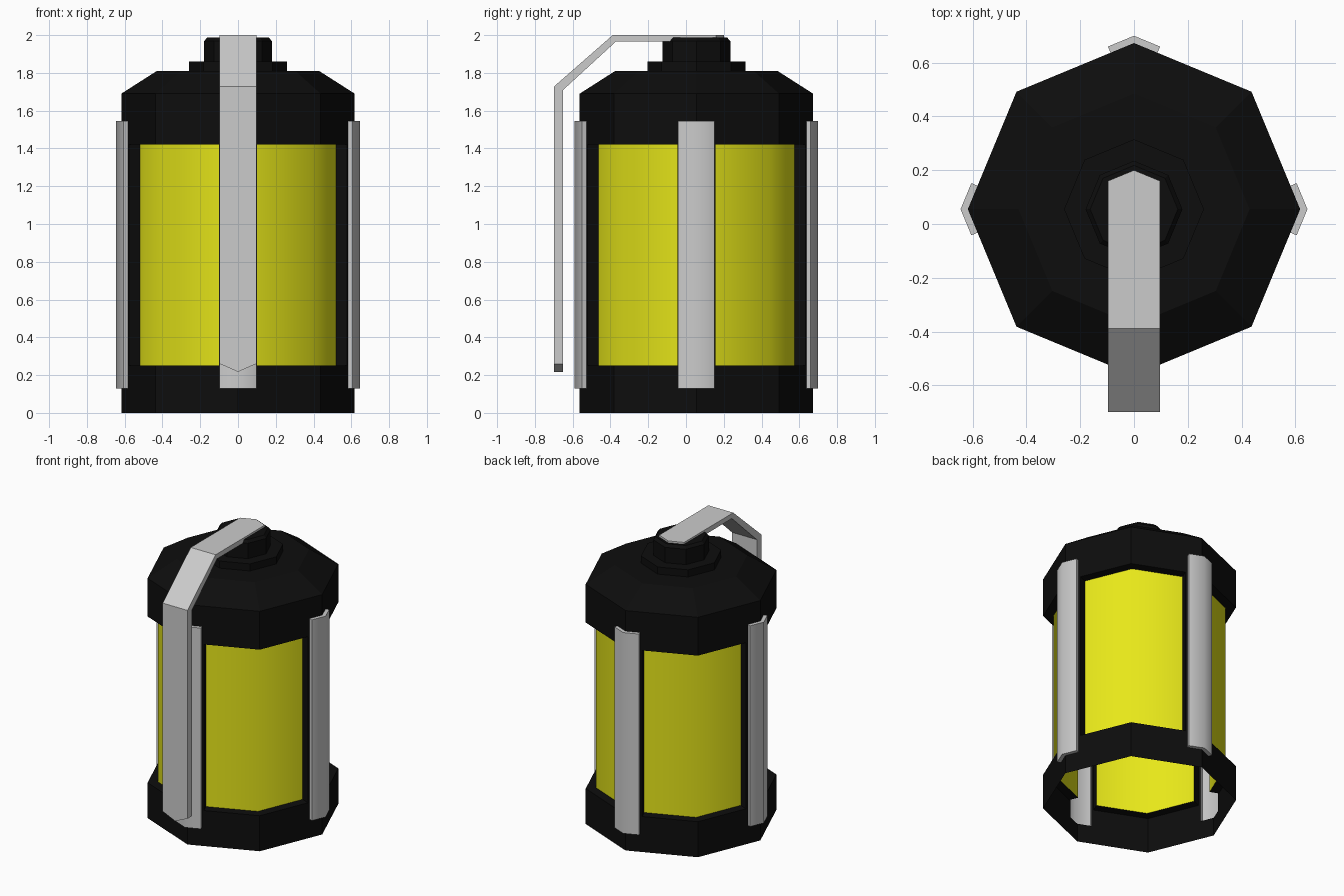
import bpy, bmesh, math
from mathutils import Vector, Matrix

if "Cube" in bpy.data.objects:
    bpy.data.objects.remove(bpy.data.objects["Cube"])

CY = 0.055                      # body axis offset in y
R = 0.618                       # octagon corner radius
A = R * math.cos(math.pi / 8)   # octagon apothem
T = math.tan(math.pi / 8)
SC, SP = -0.142, -0.128         # clip edge and panel edge along a side
CLIP, REC = 0.025, -0.062       # clip height and recess depth


def material(name, col):
    m = bpy.data.materials.new(name)
    m.diffuse_color = (*col, 1)
    m.use_nodes = True
    m.node_tree.nodes["Principled BSDF"].inputs["Base Color"].default_value = m.diffuse_color
    return m


black = material("black", (0.004, 0.004, 0.004))
yellow = material("yellow", (0.8, 0.8, 0.01))


def finish(name, bm, mat=None, angle=None):
    bmesh.ops.remove_doubles(bm, verts=bm.verts, dist=1e-4)
    me = bpy.data.meshes.new(name)
    bm.to_mesh(me)
    bm.free()
    ob = bpy.data.objects.new(name, me)
    bpy.context.collection.objects.link(ob)
    if mat:
        me.materials.append(mat)
    if angle:
        bpy.ops.object.select_all(action='DESELECT')
        ob.select_set(True)
        bpy.context.view_layer.objects.active = ob
        bpy.ops.object.shade_smooth_by_angle(angle=math.radians(angle))
    return ob


def corner(sign, d):
    return sign * (A + d) * T


def half_side(bm, quads, k, m):
    """Quads of (s, d, z) on one octagon side, mirrored by m, turned k quarters."""
    c, s8 = math.cos(math.pi / 8), math.sin(math.pi / 8)
    rot = Matrix.Rotation(k * math.pi / 2, 3, 'Z')
    for q in quads:
        vs = []
        for s, d, z in q:
            p = rot @ Vector((c * (A + d) - s8 * s, m * (s8 * (A + d) + c * s), z))
            vs.append(bm.verts.new(p + Vector((0, CY, 0))))
        bm.faces.new(vs if m > 0 else vs[::-1])


def wall(s0, s1, z0, z1, d=0.0):
    return [(s0, d, z0), (s1, d, z0), (s1, d, z1), (s0, d, z1)]


def ledge(sa, sb, sa2, sb2, da, db, z):
    return [(sa, da, z), (sb, da, z), (sb2, db, z), (sa2, db, z)]


L, H = corner(-1, 0), corner(1, 0)
HR, LC = corner(1, REC), corner(-1, CLIP)
B0, B1, C0, C1, TOP = 0.25, 1.42, 0.13, 1.545, 1.69

shell_quads = [
    wall(L, SC, 0, C0), wall(L, SC, C1, TOP), wall(SC, SP, 0, TOP),
    wall(SP, H, 0, B0), wall(SP, H, B1, TOP),
    [(SP, 0, B0), (SP, REC, B0), (SP, REC, B1), (SP, 0, B1)],
    ledge(SP, H, SP, HR, 0, REC, B0), ledge(SP, H, SP, HR, 0, REC, B1)[::-1]]
panel_quads = [wall(SP, HR, B0, B1, REC)]
clip_quads = [
    wall(LC, SC, C0, C1, CLIP),
    [(SC, CLIP, C0), (SC, 0, C0), (SC, 0, C1), (SC, CLIP, C1)],
    ledge(LC, SC, L, SC, CLIP, 0, C1), ledge(LC, SC, L, SC, CLIP, 0, C0)[::-1]]

# Recessed octagonal shell, open underneath
bm = bmesh.new()
for k in range(4):
    for m in (1, -1):
        half_side(bm, shell_quads, k, m)
finish("body_shell", bm, black)

# Yellow panels and grey clips, four of each
for k, side in enumerate(("right", "back", "left", "front")):
    bm = bmesh.new()
    half_side(bm, panel_quads, k, 1)
    half_side(bm, panel_quads, (k + 1) % 4, -1)
    finish("panel_" + side, bm, yellow, 50)
    bm = bmesh.new()
    for m in (1, -1):
        half_side(bm, clip_quads, k, m)
    finish("clip_" + side, bm, None, 50)

# Sloped shoulder and stepped neck
profile = [(R, TOP), (0.43, 1.81), (0.26, 1.81), (0.26, 1.86), (0.18, 1.86),
           (0.18, 1.968), (0.163, 1.987)]
bm = bmesh.new()
rings = [[bm.verts.new((r * math.cos(i * math.pi / 4), CY + r * math.sin(i * math.pi / 4), z))
          for i in range(8)] for r, z in profile]
for lo, hi in zip(rings, rings[1:]):
    for i in range(8):
        j = (i + 1) % 8
        bm.faces.new((lo[i], lo[j], hi[j], hi[i]))
bm.faces.new(rings[-1])
finish("shoulder_and_neck", bm, black)

# Bent lever with pointed ends: (outer y,z), (inner y,z), centre tip shift (y,z)
W = 0.097
path = [((0.16, 2.0), (0.16, 1.965), (0.04, 0)),
        ((-0.388, 2.0), (-0.372, 1.965), (0, 0)),
        ((-0.70, 1.727), (-0.65, 1.71), (0, 0)),
        ((-0.70, 0.26), (-0.65, 0.26), (0, -0.043))]
bm = bmesh.new()
secs = []
for (oy, oz), (iy, iz), (ty, tz) in path:
    pts = [(-W, oy, oz), (0, oy + ty, oz + tz), (W, oy, oz),
           (W, iy, iz), (0, iy + ty, iz + tz), (-W, iy, iz)]
    secs.append([bm.verts.new(p) for p in pts])
for a, b in zip(secs, secs[1:]):
    for i in range(6):
        j = (i + 1) % 6
        bm.faces.new((a[i], a[j], b[j], b[i]))
for s in (secs[0], secs[-1]):
    bm.faces.new((s[0], s[1], s[4], s[5]))
    bm.faces.new((s[1], s[2], s[3], s[4]))
bmesh.ops.recalc_face_normals(bm, faces=bm.faces)
finish("lever", bm)
